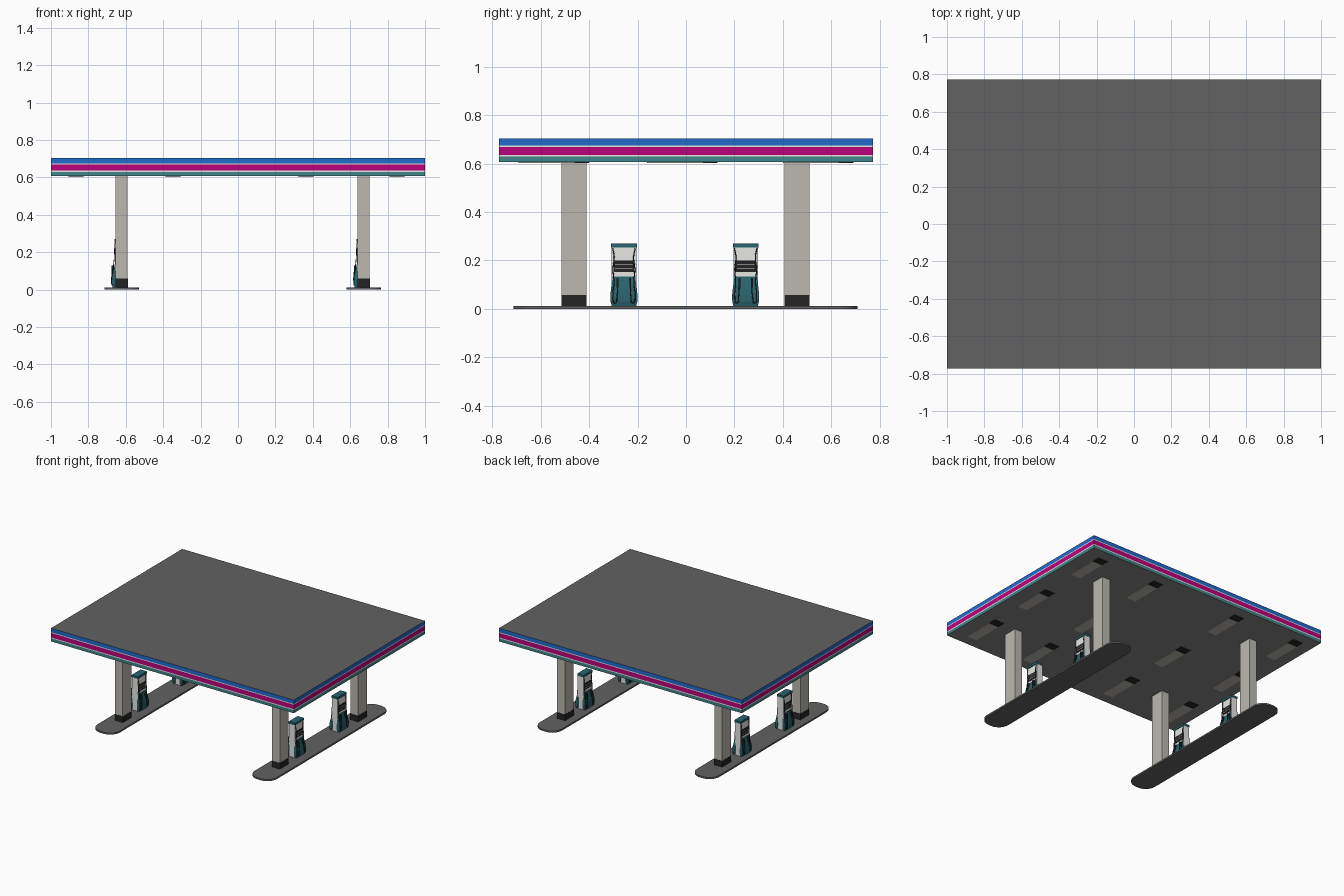
import bpy, bmesh, math

if "Cube" in bpy.data.objects:
    bpy.data.objects.remove(bpy.data.objects["Cube"])

def material(name, r, g, b):
    lin = lambda c: (c / 255 / 12.92) if c < 11 else ((c / 255 + 0.055) / 1.055) ** 2.4
    m = bpy.data.materials.new(name)
    m.diffuse_color = (lin(r), lin(g), lin(b), 1)
    m.use_nodes = True
    m.node_tree.nodes["Principled BSDF"].inputs["Base Color"].default_value = m.diffuse_color
    return m

GREY = material("concrete_grey", 98, 98, 98)
SOFFIT = material("soffit_grey", 138, 135, 138)
BLUE = material("stripe_blue", 32, 108, 205)
MAGENTA = material("stripe_magenta", 188, 2, 124)
AQUA = material("stripe_aqua", 66, 134, 138)
WHITE = material("white", 235, 235, 232)
BEIGE = material("column_beige", 188, 185, 176)
BLACK = material("black", 36, 36, 36)
TEAL = material("pump_teal", 42, 100, 110)

def finish(name, bm, mats):
    bmesh.ops.recalc_face_normals(bm, faces=bm.faces)
    me = bpy.data.meshes.new(name)
    bm.to_mesh(me)
    bm.free()
    for m in mats:
        me.materials.append(m)
    ob = bpy.data.objects.new(name, me)
    bpy.context.collection.objects.link(ob)
    return ob

def loft(name, rings, mats, slots=None):
    """Join rings of points; slots = material per band, then bottom, top."""
    bm = bmesh.new()
    vs = [[bm.verts.new(p) for p in ring] for ring in rings]
    n, bands = len(vs[0]), len(vs) - 1
    slots = slots or [0] * (bands + 2)
    for k in range(bands):
        for i in range(n):
            j = (i + 1) % n
            f = bm.faces.new((vs[k][i], vs[k][j], vs[k + 1][j], vs[k + 1][i]))
            f.material_index = slots[k]
    bm.faces.new(vs[0][::-1]).material_index = slots[bands]
    bm.faces.new(vs[-1]).material_index = slots[bands + 1]
    return finish(name, bm, mats)

def rect(x0, x1, y0, y1, z):
    return [(x0, y0, z), (x1, y0, z), (x1, y1, z), (x0, y1, z)]

def box(name, x0, x1, y0, y1, z0, z1, mat):
    return loft(name, [rect(x0, x1, y0, y1, z0), rect(x0, x1, y0, y1, z1)], [mat])

def hose(name, pts, radius=0.0022):
    cu = bpy.data.curves.new(name, 'CURVE')
    cu.dimensions = '3D'
    cu.bevel_depth = radius
    cu.bevel_resolution = 1
    cu.resolution_u = 4
    cu.use_fill_caps = True
    sp = cu.splines.new('BEZIER')
    sp.bezier_points.add(len(pts) - 1)
    for bp, p in zip(sp.bezier_points, pts):
        bp.co = p
        bp.handle_left_type = bp.handle_right_type = 'AUTO'
    cu.materials.append(BLACK)
    ob = bpy.data.objects.new(name, cu)
    bpy.context.collection.objects.link(ob)

# Canopy: one slab with striped fascia
levels = [0.606, 0.629, 0.636, 0.669, 0.675, 0.704]
loft("canopy", [rect(-1, 1, -0.772, 0.772, z) for z in levels],
     [AQUA, WHITE, MAGENTA, BLUE, SOFFIT, GREY], [0, 1, 2, 1, 3, 4, 5])

# Ceiling lights with a dark fitting at the back end
for x in (-0.865, -0.347, 0.364, 0.85):
    for y in (-0.545, -0.015, 0.545):
        box("ceiling_light", x - 0.04, x + 0.04, y - 0.145, y + 0.085, 0.602, 0.607, BEIGE)
        box("light_fitting", x - 0.04, x + 0.04, y + 0.085, y + 0.145, 0.602, 0.607, BLACK)

def island(cx):
    r, hx, hy, pts = 0.08, 0.092, 0.71, []
    for q, (sx, sy) in enumerate(((1, 1), (-1, 1), (-1, -1), (1, -1))):
        for s in range(9):
            a = math.pi / 2 * (q + s / 8)
            pts.append((cx + sx * (hx - r) + r * math.cos(a),
                        -0.002 + sy * (hy - r) + r * math.sin(a)))
    loft("island", [[(x, y, z) for x, y in pts] for z in (0, 0.012)], [GREY])

def pump(cx, cy):
    # cabinet, raised side frames and cap
    box("pump_cabinet", cx - 0.02, cx + 0.02, cy - 0.046, cy + 0.046, 0.01, 0.256, WHITE)
    for s in (-1, 1):
        y0, y1 = sorted((cy + s * 0.046, cy + s * 0.051))
        box("pump_side_frame", cx - 0.024, cx + 0.024, y0, y1, 0.01, 0.256, WHITE)
    box("pump_cap", cx - 0.026, cx + 0.026, cy - 0.053, cy + 0.053, 0.254, 0.27, TEAL)
    for s in (-1, 1):
        def face_x(a, b):
            return sorted((cx + s * a, cx + s * b))
        # bulging lower fascia: (z, depth, half width)
        prof = [(0.011, 0.036, 0.05), (0.03, 0.041, 0.055), (0.055, 0.041, 0.056),
                (0.085, 0.036, 0.053), (0.115, 0.029, 0.049), (0.134, 0.025, 0.046)]
        loft("pump_fascia", [rect(*face_x(0.019, d), cy - w, cy + w, z)
                             for z, d, w in prof], [TEAL])
        # keypad and display, cut into rows by thin white bars
        box("pump_display", *face_x(0.019, 0.0235), cy - 0.042, cy + 0.042, 0.152, 0.2, BLACK)
        for z in (0.165, 0.183):
            box("display_bar", *face_x(0.023, 0.0242), cy - 0.036, cy + 0.036, z, z + 0.002, WHITE)
        # hoses and nozzles
        for t in (-1, 1):
            path = [(0.023, 0.047, 0.252), (0.026, 0.04, 0.215), (0.028, 0.045, 0.165),
                    (0.034, 0.041, 0.11), (0.043, 0.045, 0.05), (0.044, 0.037, 0.024),
                    (0.043, 0.029, 0.05), (0.038, 0.026, 0.105)]
            hose("pump_hose", [(cx + s * d, cy + t * w, z) for d, w, z in path])
            y0, y1 = sorted((cy + t * 0.022, cy + t * 0.03))
            box("pump_nozzle", *face_x(0.028, 0.041), y0, y1, 0.088, 0.128, BLACK)

for cx in (-0.622, 0.672):
    island(cx)
    for s in (-1, 1):
        # columns with dark plinths
        cy = -0.002 + s * 0.46
        box("column", cx - 0.032, cx + 0.032, cy - 0.051, cy + 0.051, 0.058, 0.607, BEIGE)
        box("column_plinth", cx - 0.033, cx + 0.033, cy - 0.052, cy + 0.052, 0.01, 0.058, BLACK)
        pump(cx - 0.012, -0.005 + s * 0.251)
